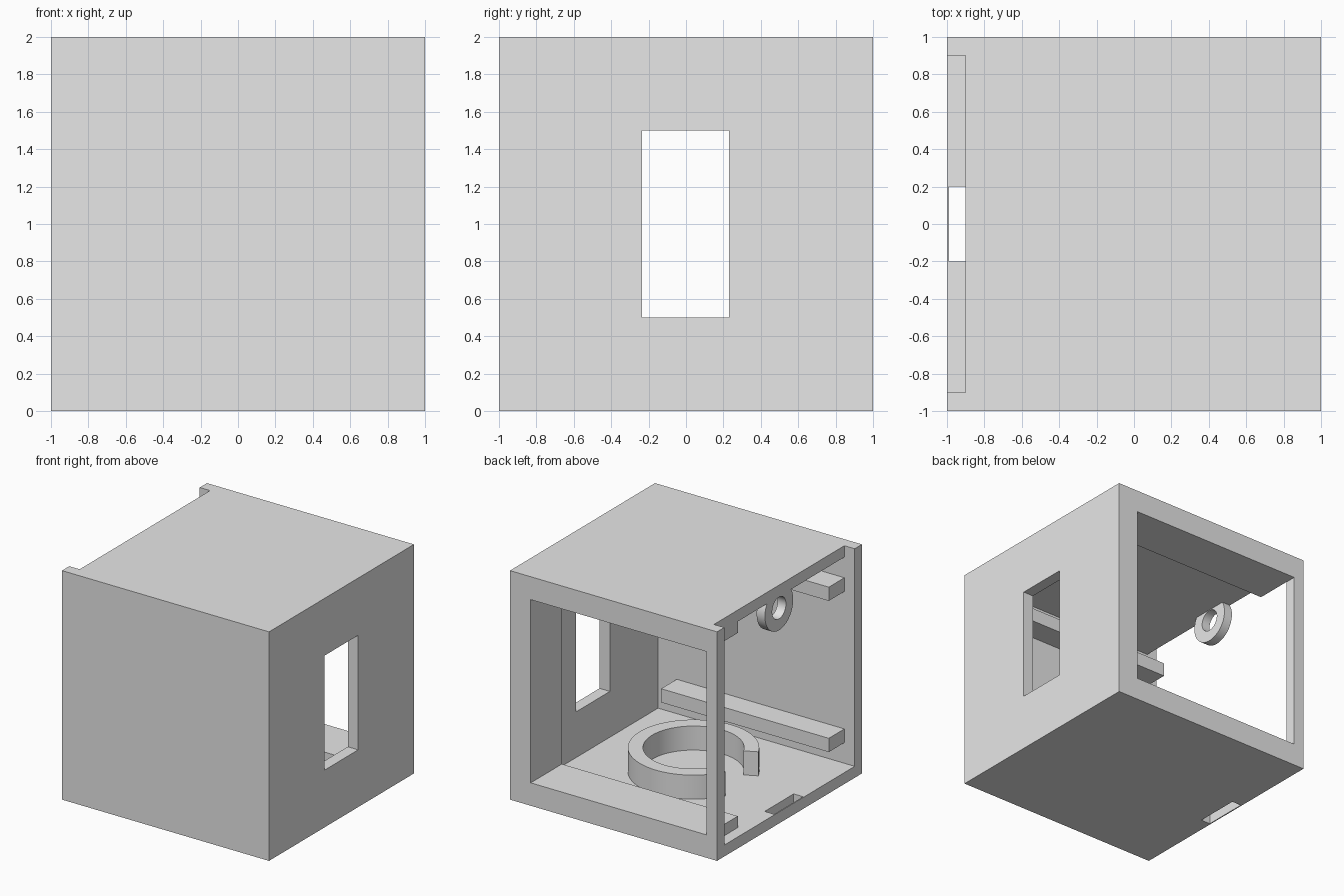
import bpy
import bmesh
from math import asin, cos, sin, pi
from mathutils import Matrix

# Remove the default cube
cube = bpy.data.objects.get("Cube")
if cube:
    bpy.data.objects.remove(cube, do_unlink=True)

# Single plain material
grey = bpy.data.materials.new("light_grey")
grey.use_nodes = True
grey.diffuse_color = (0.8, 0.8, 0.8, 1)
grey.node_tree.nodes["Principled BSDF"].inputs["Base Color"].default_value = (0.8, 0.8, 0.8, 1)


def finish(name, bm):
    bmesh.ops.recalc_face_normals(bm, faces=bm.faces)
    mesh = bpy.data.meshes.new(name)
    bm.to_mesh(mesh)
    bm.free()
    mesh.materials.append(grey)
    obj = bpy.data.objects.new(name, mesh)
    bpy.context.collection.objects.link(obj)
    return obj


def box(name, xs, ys, zs):
    """Box given by its low and high limits on each axis."""
    bm = bmesh.new()
    bmesh.ops.create_cube(bm, size=1)
    spans = (xs, ys, zs)
    for v in bm.verts:
        v.co = [lo + (c + 0.5) * (hi - lo) for c, (lo, hi) in zip(v.co, spans)]
    return finish(name, bm)


def ring(name, outer, inner, depth, start, end, steps, matrix):
    """Ring or open arc with square section, extruded along its axis."""
    bm = bmesh.new()
    closed = end - start > 2 * pi - 0.001
    rows = []
    for i in range(steps if closed else steps + 1):
        a = start + (end - start) * i / steps
        rows.append([bm.verts.new((r * cos(a), r * sin(a), z))
                     for r, z in ((outer, 0), (outer, depth), (inner, depth), (inner, 0))])
    pairs = list(zip(rows, rows[1:]))
    if closed:
        pairs.append((rows[-1], rows[0]))
    else:
        bm.faces.new(rows[0])
        bm.faces.new(rows[-1])
    for p, q in pairs:
        for k in range(4):
            n = (k + 1) % 4
            bm.faces.new((p[k], p[n], q[n], q[k]))
    bmesh.ops.transform(bm, matrix=matrix, verts=bm.verts)
    obj = finish(name, bm)
    bpy.ops.object.select_all(action="DESELECT")
    obj.select_set(True)
    bpy.context.view_layer.objects.active = obj
    bpy.ops.object.shade_smooth_by_angle()
    return obj


def cut(target, cutter):
    """Subtract one box from a part and discard the cutter."""
    mod = target.modifiers.new("cut", "BOOLEAN")
    mod.operation = "DIFFERENCE"
    mod.solver = "EXACT"
    mod.object = cutter
    bpy.context.view_layer.objects.active = target
    bpy.ops.object.modifier_apply(modifier=mod.name)
    bpy.data.objects.remove(cutter, do_unlink=True)


# Outer shell: hollow, with window, large back opening, open side and floor slot
shell = box("shell", (-1, 1), (-1, 1), (0, 2))
for xs, ys, zs in (
    ((-0.95, 0.9), (-0.9, 0.57), (0.1, 1.9)),     # main cavity
    ((-0.95, 0.8), (0.5, 1.1), (0.2, 1.8)),       # back opening
    ((-1.1, -0.9), (-0.9, 0.9), (0.1, 2.1)),      # open side and lid groove
    ((0.7, 1.1), (-0.235, 0.23), (0.5, 1.5)),     # window
    ((-0.99, -0.9), (-0.2, 0.2), (-0.1, 0.3)),    # floor slot
):
    cut(shell, box("cutter", xs, ys, zs))

# Close the post beside the back opening
box("back_post", (-1, -0.9), (0.9, 1), (0.1, 1.9))

# Rails along the front wall
for name, z in (("lower_rail", 0.28), ("upper_rail", 1.6)):
    box(name, (-0.9, 0.72), (-0.92, -0.685), (z, z + 0.12))

# Open ring holder on the floor, with its gap towards the open side
gap = asin(0.2 / 0.46)
ring("floor_ring", 0.52, 0.4, 0.22, -pi + gap, pi - gap, 72,
     Matrix.Translation((-0.01, -0.09, 0.09)))

# Latch eye hanging below the roof edge
ring("latch_eye", 0.195, 0.095, 0.08, 0, 2 * pi, 48,
     Matrix.Translation((-0.899, 0, 1.8)) @ Matrix.Rotation(pi / 2, 4, "Y"))
